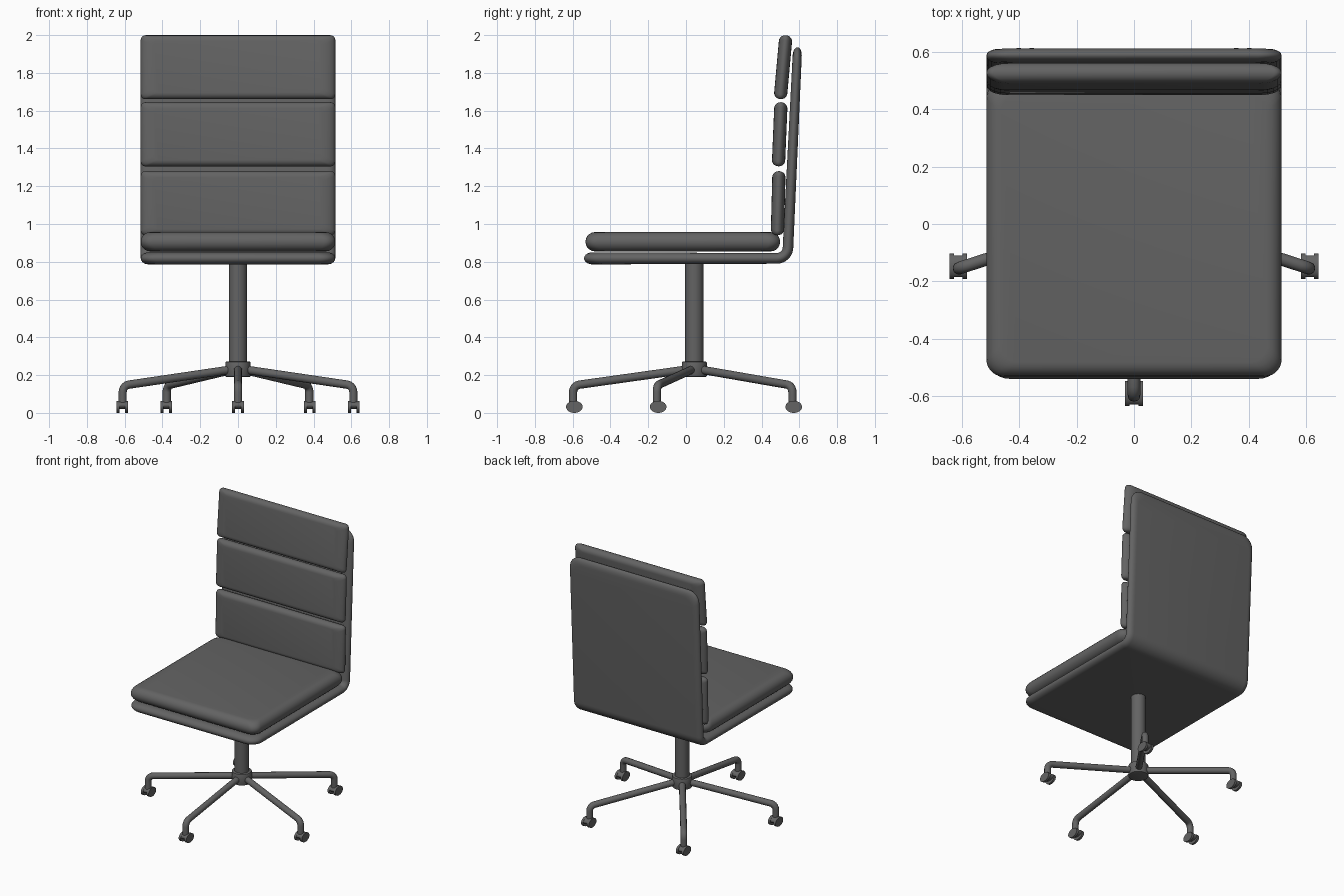
import bpy, bmesh, math
from mathutils import Matrix, Vector

if "Cube" in bpy.data.objects:
    bpy.data.objects.remove(bpy.data.objects["Cube"])

mat = bpy.data.materials.new("charcoal grey")
mat.diffuse_color = (0.125, 0.125, 0.125, 1)
mat.use_nodes = True
mat.node_tree.nodes["Principled BSDF"].inputs["Base Color"].default_value = mat.diffuse_color


def finish(name, bm, matrix=Matrix(), angle=40):
    bmesh.ops.recalc_face_normals(bm, faces=bm.faces)
    me = bpy.data.meshes.new(name)
    bm.to_mesh(me)
    bm.free()
    ob = bpy.data.objects.new(name, me)
    bpy.context.collection.objects.link(ob)
    me.transform(matrix)
    me.materials.append(mat)
    bpy.ops.object.select_all(action='DESELECT')
    ob.select_set(True)
    bpy.context.view_layer.objects.active = ob
    bpy.ops.object.shade_smooth_by_angle(angle=math.radians(angle))
    return ob


def slab(hx, hy, hz, r, ex, ey, steps=10, seg=7):
    """Rounded-rectangle slab with soft elliptical edges, half sizes hx, hy, hz."""
    bm = bmesh.new()
    rings = []
    for i in range(steps + 1):
        a = math.radians(-90 + 180 * i / steps)
        k = 1 - math.cos(a)
        ring = []
        for q, (sx, sy) in enumerate([(1, 1), (-1, 1), (-1, -1), (1, -1)]):
            for j in range(seg + 1):
                b = math.radians(90 * (q + j / seg))
                ring.append(bm.verts.new((sx * (hx - ex * k - r) + r * math.cos(b),
                                          sy * (hy - ey * k - r) + r * math.sin(b),
                                          hz * math.sin(a))))
        rings.append(ring)
    n = len(rings[0])
    for lo, hi in zip(rings, rings[1:]):
        for j in range(n):
            bm.faces.new((lo[j], lo[(j + 1) % n], hi[(j + 1) % n], hi[j]))
    bm.faces.new(rings[0][::-1])
    bm.faces.new(rings[-1])
    return bm


def cylinder(name, r, z0, z1, y, bevel):
    bm = bmesh.new()
    bmesh.ops.create_cone(bm, cap_ends=True, segments=32, radius1=r, radius2=r, depth=z1 - z0)
    if bevel:
        rim = [e for e in bm.edges if abs(e.verts[0].co.z - e.verts[1].co.z) < 1e-5]
        bmesh.ops.bevel(bm, geom=rim, offset=bevel, segments=2, affect='EDGES', profile=0.5)
    return finish(name, bm, Matrix.Translation((0, y, (z0 + z1) / 2)))


# Bent shell: flat slab wrapped along seat -> bend -> leaning back
Y0, Y1, Z0, R = -0.54, 0.48, 0.818, 0.06
TURN = math.radians(87.25)
A, B, C = Y1 - Y0, R * TURN, 1.062
L = A + B + C
bm = slab(0.515, L / 2, 0.032, 0.08, 0.04, 0.045)
for i in range(11):
    s = A + B * i / 10 - L / 2
    bmesh.ops.bisect_plane(bm, geom=bm.verts[:] + bm.edges[:] + bm.faces[:],
                           plane_co=(0, s, 0), plane_no=(0, 1, 0))
for v in bm.verts:
    s = v.co.y + L / 2
    t = v.co.z * (1 - 0.25 * s / L)
    a = min(max((s - A) / R, 0), TURN)
    p = Vector((v.co.x, Y1 + R * math.sin(a), Z0 + R * (1 - math.cos(a))))
    tangent = Vector((0, math.cos(a), math.sin(a)))
    normal = Vector((0, -math.sin(a), math.cos(a)))
    straight = min(s, A) - A + max(s - A - B, 0)
    v.co = p + tangent * straight + normal * t
finish("seat_and_back_shell", bm, angle=50)

# Seat cushion
finish("seat_cushion", slab(0.515, 0.515, 0.051, 0.06, 0.05, 0.05),
       Matrix.Translation((0, -0.017, 0.906)), 50)

# Three back cushions, leaning progressively further back
for name, y, z, tilt in [("lower", 0.488, 1.11, 1.5), ("middle", 0.496, 1.475, 2.4),
                         ("upper", 0.514, 1.83, 5.2)]:
    finish(name + "_back_cushion", slab(0.515, 0.17, 0.035, 0.025, 0.07, 0.032),
           Matrix.Translation((0, y, z)) @ Matrix.Rotation(math.radians(90 - tilt), 4, 'X'), 50)

# Post and hub
HUB = 0.044
cylinder("post", 0.048, 0.2, 0.8, HUB, 0)
cylinder("hub", 0.066, 0.19, 0.272, HUB, 0.006)


def leg(name, ang):
    """Tube sloping outwards, then bending down into the caster."""
    c, s = math.cos(ang), math.sin(ang)
    path = [(0.02, 0.232), (0.59, 0.152)]
    path += [(0.602 + 0.04 * math.sin(b), 0.110 + 0.04 * math.cos(b))
             for b in (math.radians(d) for d in range(10, 91, 16))]
    path += [(0.642, 0.04)]
    cu = bpy.data.curves.new(name, 'CURVE')
    cu.dimensions = '3D'
    cu.bevel_depth = 0.022
    cu.bevel_resolution = 4
    cu.use_fill_caps = True
    sp = cu.splines.new('POLY')
    sp.points.add(len(path) - 1)
    for pt, (r, z) in zip(sp.points, path):
        pt.co = (r * c, HUB + r * s, z, 1)
    ob = bpy.data.objects.new(name, cu)
    bpy.context.collection.objects.link(ob)
    bpy.ops.object.select_all(action='DESELECT')
    ob.select_set(True)
    bpy.context.view_layer.objects.active = ob
    bpy.ops.object.convert(target='MESH')
    ob.data.materials.clear()
    ob.data.materials.append(mat)
    bpy.ops.object.shade_smooth_by_angle(angle=math.radians(40))


def caster(name, x, y):
    """Two oval wheels either side of a smaller raised core, all facing forwards."""
    bm = bmesh.new()
    for cx, w, ry, rz, cz in [(-0.023, 0.016, 0.044, 0.032, 0.032),
                              (0.023, 0.016, 0.044, 0.032, 0.032),
                              (0, 0.032, 0.038, 0.021, 0.041)]:
        m = (Matrix.Translation((cx, 0, cz)) @ Matrix.Diagonal((1, ry, rz, 1))
             @ Matrix.Rotation(math.pi / 2, 4, 'Y'))
        bmesh.ops.create_cone(bm, cap_ends=True, segments=28, radius1=1, radius2=1,
                              depth=w, matrix=m)
    finish(name, bm, Matrix.Translation((x, y, 0)))


# Five-star base
for i in range(5):
    ang = math.radians(-90 + 72 * i)
    leg(f"base_leg_{i + 1}", ang)
    caster(f"caster_{i + 1}", 0.645 * math.cos(ang), HUB + 0.007 + 0.642 * math.sin(ang))
